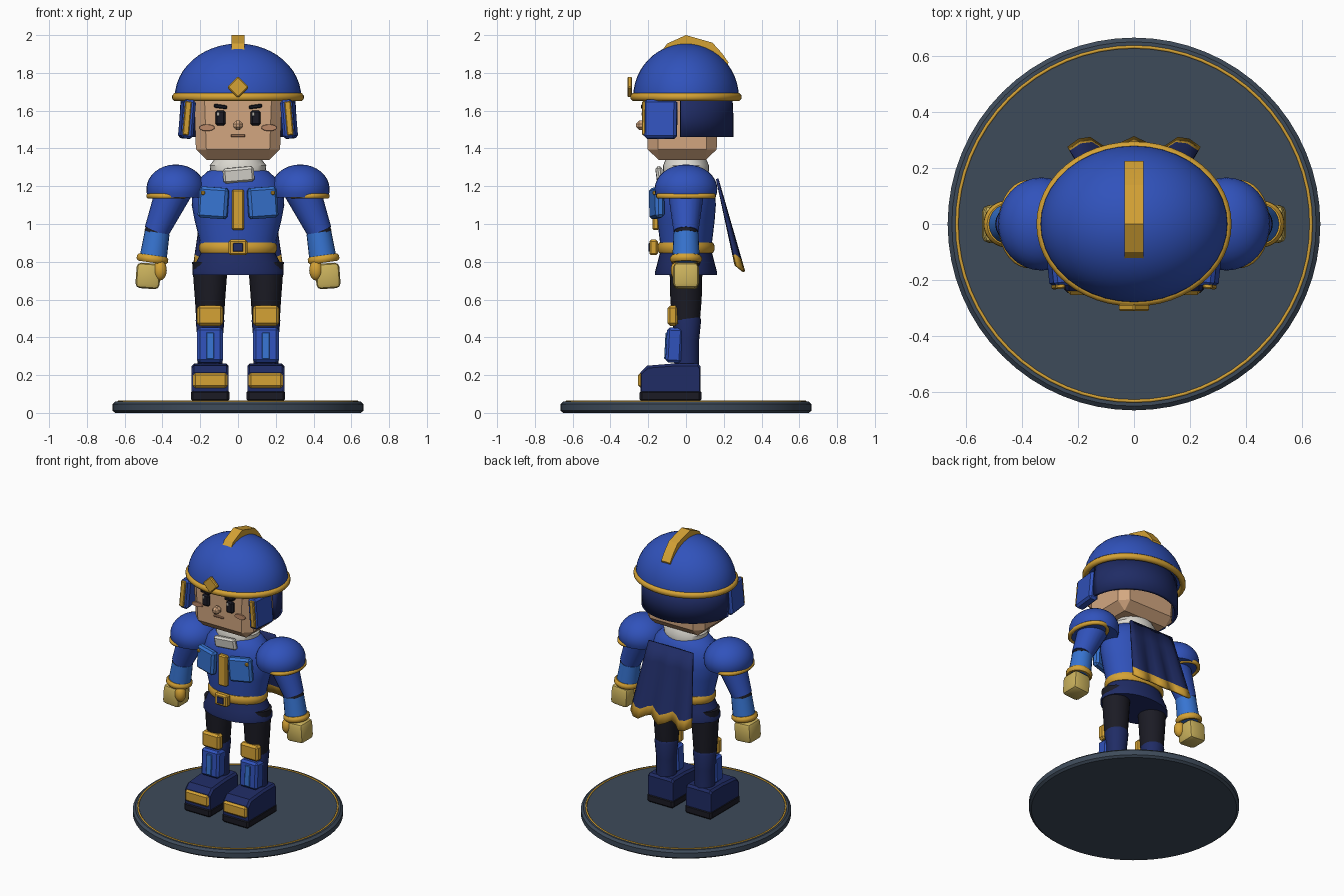
import bpy, bmesh, math
from mathutils import Matrix, Vector, Euler

if "Cube" in bpy.data.objects:
    bpy.data.objects.remove(bpy.data.objects["Cube"])

PALETTE = {
    "royal_blue": (0.030, 0.085, 0.50), "navy": (0.014, 0.025, 0.13),
    "near_black": (0.011, 0.011, 0.018), "gold": (0.66, 0.36, 0.035),
    "glove_tan": (0.60, 0.45, 0.11), "bright_blue": (0.038, 0.175, 0.64),
    "off_white": (0.72, 0.70, 0.64), "skin": (0.66, 0.39, 0.22),
    "slate": (0.048, 0.070, 0.102), "blush": (0.50, 0.25, 0.14),
}
MATS = {}
for key, col in PALETTE.items():
    MATS[key] = bpy.data.materials.new(key)
    MATS[key].diffuse_color = (*col, 1)


def finish(name, bm, mat, angle=35):
    bmesh.ops.recalc_face_normals(bm, faces=bm.faces)
    for f in bm.faces:
        f.smooth = True
    me = bpy.data.meshes.new(name)
    bm.to_mesh(me)
    bm.free()
    me.set_sharp_from_angle(angle=math.radians(angle))
    me.materials.append(MATS[mat])
    ob = bpy.data.objects.new(name, me)
    bpy.context.collection.objects.link(ob)
    return ob


def box(name, loc, size, mat, bevel=0.01, rot=(0, 0, 0), segs=1, bottom=1.0):
    bm = bmesh.new()
    bmesh.ops.create_cube(bm, size=1)
    for v in bm.verts:
        k = bottom if v.co.z < 0 else 1
        v.co = Vector((v.co.x * size[0] * k, v.co.y * size[1] * k, v.co.z * size[2]))
    if bevel:
        bmesh.ops.bevel(bm, geom=bm.edges[:], offset=bevel, segments=segs, profile=0.5, affect='EDGES')
    rot = Euler([math.radians(a) for a in rot]).to_matrix().to_4x4()
    bm.transform(Matrix.Translation(loc) @ rot)
    return finish(name, bm, mat, 25)


def grid(name, rows, mat, wrap=False, caps=False, close=False, angle=35):
    """Skin a surface over rows of points."""
    bm = bmesh.new()
    vs = [[bm.verts.new(p) for p in r] for r in rows]
    n, m = len(vs), len(vs[0])
    for i in range(n if close else n - 1):
        for j in range(m if wrap else m - 1):
            a, b = vs[i], vs[(i + 1) % n]
            bm.faces.new((a[j], a[(j + 1) % m], b[(j + 1) % m], b[j]))
    if caps:
        bm.faces.new(vs[0])
        bm.faces.new(vs[-1])
    return finish(name, bm, mat, angle)


def ellipse(cx, cy, z, rx, ry, n):
    return [(cx + rx * math.cos(2 * math.pi * k / n), cy + ry * math.sin(2 * math.pi * k / n), z) for k in range(n)]


def loft(name, profile, mat, x=0, y=0, n=32):
    return grid(name, [ellipse(x, y, z, rx, ry, n) for z, rx, ry in profile], mat, wrap=True, caps=True)


def dome(name, loc, r, mat, start=0, n=32, steps=10):
    """Ellipsoid from a start latitude up to the pole."""
    prof = []
    for i in range(steps + 1):
        t = math.radians(start + (88.5 - start) * i / steps)
        prof.append((loc[2] + r[2] * math.sin(t), r[0] * math.cos(t), r[1] * math.cos(t)))
    return loft(name, prof, mat, loc[0], loc[1], n)


def band(name, loc, rx, ry, w, h, mat, tilt=0, n=40):
    """Elliptical ring with a rounded w x h section."""
    rows = []
    for i in range(8):
        a = 2 * math.pi * (i + 0.5) / 8
        rows.append(ellipse(0, 0, h * math.sin(a), rx + w * math.cos(a), ry + w * math.cos(a), n))
    ob = grid(name, rows, mat, wrap=True, close=True, angle=50)
    ob.data.transform(Matrix.Translation(loc) @ Matrix.Rotation(math.radians(tilt), 4, 'Y'))
    return ob


def limb(name, p0, p1, r0, r1, mat, n=20):
    p0, p1 = Vector(p0), Vector(p1)
    d = p1 - p0
    bm = bmesh.new()
    bmesh.ops.create_cone(bm, cap_ends=True, segments=n, radius1=r0, radius2=r1, depth=d.length)
    bm.transform(Matrix.Translation((p0 + p1) / 2) @ d.to_track_quat('Z', 'Y').to_matrix().to_4x4())
    return finish(name, bm, mat)


def thicken(ob, t):
    mod = ob.modifiers.new("thickness", 'SOLIDIFY')
    mod.thickness = t
    mod.offset = 0


# Display base
loft("base_disc", [(0, .65, .65), (.012, .665, .665), (.046, .665, .665), (.06, .65, .65)], "slate", n=64)
band("base_ring", (0, 0, .06), .632, .632, .006, .006, "gold", n=64)

# Torso, belt and skirt
loft("torso", [(.84, .195, .13), (.92, .205, .14), (1.02, .23, .152), (1.1, .245, .158), (1.17, .24, .155),
               (1.23, .215, .14), (1.28, .16, .115), (1.3, .1, .08)], "royal_blue")
loft("hip_skirt", [(.73, .242, .163), (.75, .242, .163), (.80, .22, .15), (.86, .19, .135)], "navy")
band("belt", (0, 0, .875), .193, .137, .015, .03, "gold")
box("buckle", (0, -.172, .876), (.1, .045, .082), "gold", .01)
box("buckle_center", (0, -.195, .876), (.052, .008, .045), "navy", .003)
box("chest_bar", (0, -.16, 1.075), (.066, .036, .215), "gold", .008)

# Collar and neck
loft("neck_scarf", [(1.25, .12, .10), (1.27, .145, .12), (1.31, .15, .122), (1.335, .13, .11), (1.37, .12, .1)], "off_white")
box("scarf_knot", (.003, -.14, 1.26), (.165, .035, .08), "off_white", .012, (8, -5, 0))

# Head and face
box("head", (0, -.02, 1.54), (.47, .385, .40), "skin", .055, bottom=.94)
box("nose", (0, -.235, 1.522), (.052, .06, .05), "skin", .017)
box("mouth", (0, -.213, 1.467), (.076, .012, .013), "blush", .003)

# Helmet shell, brim, crest, badge
dome("helmet_shell", (0, 0, 1.67), (.335, .28, .285), "royal_blue", n=40, steps=12)
band("helmet_brim", (0, 0, 1.672), .33, .276, .02, .022, "gold", n=48)
arc = [(-.188, 1.82), (-.158, 1.875), (-.1, 1.955), (.0, 2.0), (.14, 1.96), (.19, 1.905), (.225, 1.855)]
inner = [(y * .9, z - .06) for y, z in reversed(arc)]
grid("helmet_crest", [[(x, y, z) for y, z in arc + inner] for x in (-.034, .034)], "gold", wrap=True, caps=True, angle=20)
box("helmet_badge", (0, -.298, 1.725), (.082, .025, .082), "gold", .006, (0, 45, 0))

# Neck guard wrapped round the rear of the helmet
rows = []
for z, k in ((1.68, .98), (1.57, 1.0), (1.46, 1.0)):
    rows.append([(.298 * k * math.cos(t), -.03 + .27 * k * math.sin(t), z)
                 for t in [math.pi * i / 24 for i in range(25)]])
thicken(grid("neck_guard", rows, "navy"), .022)

# Cape with folds and a gold hem
rows = []
for f in (0, .25, .5, .75, .87, 1):
    row = []
    for i in range(13):
        u = i / 6 - 1
        fold = .022 * f * math.cos(u * math.pi * 2.75)
        row.append((u * (.17 + .065 * f), .165 + .12 * f + fold, 1.24 - .475 * f - .018 * f * math.cos(u * math.pi * 2.75)))
    rows.append(row)
cape = grid("cape", rows, "navy", angle=60)
cape.data.materials.append(MATS["gold"])
for p in cape.data.polygons:
    p.material_index = 1 if p.center.z < .825 else 0
thicken(cape, .014)

for s, side in ((-1, "right"), (1, "left")):
    def nm(part):
        return side + "_" + part

    # Face details
    box(nm("eye"), (s * .093, -.217, 1.562), (.054, .03, .08), "near_black", .01)
    box(nm("eye_shine"), (s * .093 - .012, -.232, 1.582), (.014, .006, .018), "off_white", .002)
    box(nm("brow"), (s * .093, -.222, 1.622), (.07, .03, .02), "near_black", .005, (0, -s * 8, 0))
    loft(nm("cheek"), [(-.004, .042, .018), (.004, .04, .016)], "blush", n=20).data.transform(
        Matrix.Translation((s * .165, -.213, 1.51)) @ Matrix.Rotation(math.pi / 2, 4, 'X'))

    # Cheek guards
    box(nm("cheek_guard"), (s * .27, -.135, 1.555), (.065, .175, .205), "royal_blue", .014, (0, -s * 5, -s * 6))
    box(nm("cheek_trim"), (s * .27, -.222, 1.56), (.034, .02, .18), "gold", .005, (0, -s * 5, -s * 6))

    # Chest pouches
    box(nm("pouch"), (s * .13, -.155, 1.112), (.158, .05, .165), "bright_blue", .014, (0, -s * 4, s * 14))
    box(nm("pouch_rivet"), (s * .186, -.168, 1.165), (.022, .018, .022), "gold", .006)

    # Pauldrons
    dome(nm("pauldron"), (s * .33, 0, 1.185), (.155, .166, .13), "royal_blue", start=-20)
    band(nm("pauldron_rim"), (s * .375, 0, 1.148), .097, .145, .014, .015, "gold")

    # Arms
    limb(nm("upper_arm"), (s * .33, 0, 1.2), (s * .432, 0, .96), .1, .066, "royal_blue")
    limb(nm("elbow_band"), (s * .421, 0, .985), (s * .435, 0, .945), .062, .064, "near_black")
    limb(nm("forearm"), (s * .428, 0, .955), (s * .452, 0, .8), .066, .073, "bright_blue")
    band(nm("cuff"), (s * .453, 0, .815), .068, .068, .017, .021, "gold", s * -8)
    box(nm("hand"), (s * .476, 0, .725), (.128, .135, .135), "glove_tan", .024, (0, -s * 4, 0), 2)
    dome(nm("thumb"), (s * .413, -.045, .755), (.036, .036, .054), "gold", start=-88, n=16)

    # Legs
    loft(nm("thigh"), [(.47, .072, .072), (.6, .08, .083), (.8, .095, .088)], "near_black", s * .148, 0, 20)
    loft(nm("lower_leg"), [(.22, .066, .065), (.38, .066, .065), (.49, .076, .076), (.505, .072, .072)], "navy", s * .148, .004, 20)
    box(nm("knee_pad"), (s * .148, -.07, .515), (.138, .055, .108), "gold", .014)
    box(nm("shin_guard"), (s * .148, -.062, .358), (.136, .085, .185), "royal_blue", .014, (-3, 0, 0))
    box(nm("shin_stripe"), (s * .148, -.107, .355), (.04, .01, .14), "bright_blue", .003, (-3, 0, 0))

    # Boots: side profile swept across the width
    prof = [(-.24, .09), (-.24, .215), (-.205, .25), (-.06, .262), (.065, .262), (.077, .245), (.077, .09)]
    xs = [(-.098, .92), (-.085, 1), (.085, 1), (.098, .92)]
    grid(nm("boot"), [[(s * .147 + x, -.08 + (y + .08) * (1 - (1 - k) * .4), .09 + (z - .09) * k) for y, z in prof]
                      for x, k in xs], "navy", wrap=True, caps=True, angle=20)
    box(nm("sole"), (s * .147, -.082, .09), (.204, .328, .06), "near_black", .012)
    box(nm("toe_plate"), (s * .147, -.238, .172), (.182, .03, .08), "gold", .012)

for m in bpy.data.materials:
    if m.users and not m.is_grease_pencil:
        m.use_nodes = True
        m.node_tree.nodes["Principled BSDF"].inputs["Base Color"].default_value = m.diffuse_color
